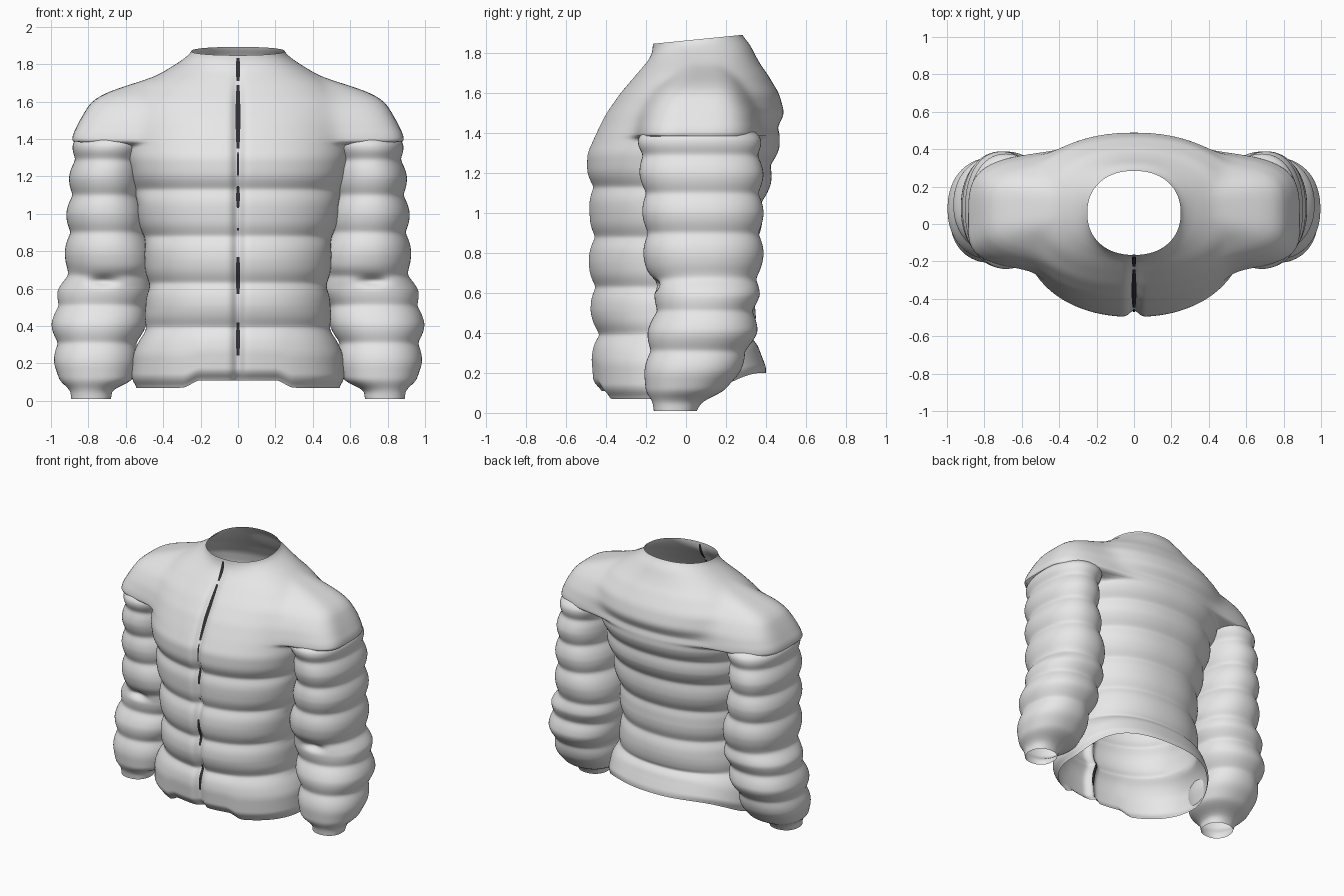
import bpy, bmesh, math

cube = bpy.data.objects.get("Cube")
if cube:
    bpy.data.objects.remove(cube, do_unlink=True)


def material(name, value):
    mat = bpy.data.materials.new(name)
    mat.use_nodes = True
    colour = (value, value, value, 1)
    mat.diffuse_color = colour
    mat.node_tree.nodes["Principled BSDF"].inputs["Base Color"].default_value = colour
    return mat


FABRIC = material("light grey fabric", 0.8)
ZIP = material("dark zip", 0.03)
POWER = 2.2

# Sections: height, x min, x max, y front, y back
TORSO = [(z, -w, w, f, b) for z, w, f, b in (
    (.07, .54, -.42, .40), (.12, .57, -.465, .40), (.25, .56, -.475, .37),
    (.40, .51, -.465, .35), (.50, .495, -.48, .35), (.75, .50, -.49, .35),
    (1.0, .54, -.485, .39), (1.2, .58, -.50, .44), (1.3, .60, -.495, .465),
    (1.4, .61, -.45, .48), (1.5, .61, -.40, .495), (1.6, .60, -.33, .465),
    (1.7, .50, -.245, .405), (1.74, .43, -.21, .375), (1.78, .36, -.185, .345),
    (1.82, .29, -.17, .32), (1.86, .245, -.165, .28))]
SHOULDER = [(z, -w, w, f, b) for z, w, f, b in (
    (1.3, .89, -.255, .39), (1.42, .885, -.25, .385), (1.5, .845, -.23, .365),
    (1.56, .81, -.20, .335), (1.6, .78, -.17, .31), (1.64, .72, -.13, .28),
    (1.67, .64, -.09, .26), (1.7, .54, -.06, .23), (1.73, .43, -.02, .2),
    (1.76, .3, .02, .15), (1.8, .1, .04, .1))]
SLEEVE = [
    (.01, .68, .89, -.16, .05), (.065, .67, .90, -.17, .09), (.10, .57, .95, -.20, .18),
    (.20, .535, .985, -.21, .27), (.30, .52, .99, -.205, .32), (.40, .49, 1.0, -.195, .36),
    (.52, .465, .985, -.17, .36), (.60, .45, .965, -.16, .375), (.70, .44, .925, -.205, .38),
    (.80, .455, .927, -.215, .39), (1.0, .49, .92, -.22, .39), (1.2, .51, .905, -.235, .39),
    (1.35, .48, .893, -.25, .385), (1.39, .47, .88, -.235, .37), (1.46, .47, .79, -.13, .27)]
FRONT_SEAMS = (.39, .63, .88, 1.13)
BACK_SEAMS = (.36, .60, .83, 1.05, 1.24, 1.43)
SLEEVE_SEAMS = (.31, .51, .67, .90, 1.10, 1.29)


def smooth(t):
    t = min(1, max(0, t))
    return t * t * (3 - 2 * t)


def section(rows, z):
    """Section at height z, averaged a little so the loft runs smoothly."""
    def linear(h):
        h = min(max(h, rows[0][0]), rows[-1][0])
        for a, b in zip(rows, rows[1:]):
            if h <= b[0]:
                t = (h - a[0]) / (b[0] - a[0])
                return [p + (q - p) * t for p, q in zip(a[1:], b[1:])]
    samples = [linear(z + d) for d in (-.02, -.01, 0, .01, .02)]
    x0, x1, y0, y1 = (sum(c) / len(c) for c in zip(*samples))
    return (x0 + x1) / 2, (y0 + y1) / 2, (x1 - x0) / 2, (y1 - y0) / 2


def seam(z, seams, depth):
    return depth * max(math.exp(-(abs(z - s) / .05) ** 1.5) for s in seams)


def inside(rows, p, limit):
    if not rows[0][0] < p.z < rows[-1][0]:
        return False
    cx, cy, rx, ry = section(rows, p.z)
    return (abs(p.x - cx) / rx) ** POWER + (abs(p.y - cy) / ry) ** POWER < limit


def radius(c, s, rx, ry, power):
    return (abs(c / rx) ** power + abs(s / ry) ** power) ** (-1 / power)


def torso_point(z, angle):
    c, s = math.cos(angle), math.sin(angle)
    _, cy, rx, ry = section(TORSO, z)
    back = smooth(.5 + s)
    inset = (1 - back) * seam(z, FRONT_SEAMS, .028) + back * seam(z, BACK_SEAMS, .025)
    r = radius(c, s, rx - inset, ry - inset, POWER)
    # Body widens into the shoulders above the armholes
    flare = smooth((z - 1.31) / .08)
    if flare > 0:
        _, sy, sx, depth = section(SHOULDER, z)
        reach = sy + depth - cy if s > 0 else cy - sy + depth
        wide = flare * radius(c, s, sx, max(reach, .03), 4)
        r = (r ** 14 + wide ** 14) ** (1 / 14)
    x, y = r * c, cy + r * s
    # Zip furrow down the front
    if y < 0:
        y += .035 * math.exp(-(x / .03) ** 2) * smooth((1.85 - z) / .3)
    # Hem lifts at the back and at the front middle, collar dips in front
    low = max(0, 1 - (z - .07) / .33)
    lift = .13 * smooth(y / .38) if y > 0 else .04 * smooth((.3 - abs(x)) / .1)
    high = smooth((z - 1.72) / .14)
    return x, y, z + low * lift + high * (.005 + .1 * (y - .06))


def sleeve_point(z, angle):
    cx, cy, rx, ry = section(SLEEVE, z)
    c, s = math.cos(angle), math.sin(angle)
    inset = seam(z, SLEEVE_SEAMS, .026)
    r = radius(c, s, rx - inset, ry - inset, POWER)
    x, y = cx + r * c, cy + r * s
    # Elbow fold
    if y < 0:
        y += .04 * math.exp(-((x - .72) / .07) ** 2 - ((z - .64) / .025) ** 2)
    return x, y, z


def loft(name, point, bottom, top, rings, sides, remove, mirror=False):
    bm = bmesh.new()
    grid = []
    for i in range(rings + 1):
        z = bottom + (top - bottom) * i / rings
        grid.append([bm.verts.new(point(z, -math.pi / 2 + math.tau * j / sides))
                     for j in range(sides)])
    for a, b in zip(grid, grid[1:]):
        for j in range(sides):
            k = (j + 1) % sides
            bm.faces.new((a[j], a[k], b[k], b[j]))
    # Open the armhole
    bmesh.ops.delete(bm, geom=[v for v in bm.verts if remove(v.co)], context='VERTS')
    if mirror:
        for v in bm.verts:
            v.co.x = -v.co.x
        bmesh.ops.reverse_faces(bm, faces=bm.faces[:])
    return finish(name, bm, FABRIC)


def finish(name, bm, mat):
    mesh = bpy.data.meshes.new(name)
    bm.to_mesh(mesh)
    bm.free()
    mesh.materials.append(mat)
    for poly in mesh.polygons:
        poly.use_smooth = True
    obj = bpy.data.objects.new(name, mesh)
    bpy.context.scene.collection.objects.link(obj)
    return obj


def in_sleeve(p):
    q = p.copy()
    q.x = abs(q.x)
    return 1.15 < q.z < 1.38 and inside(SLEEVE, q, .65)


def in_torso(p):
    return p.z > 1.15 and inside(TORSO, p, .72)


# Quilted body with shoulders, and sleeves
loft("jacket_body", torso_point, .07, 1.865, 180, 200, in_sleeve)
loft("left_sleeve", sleeve_point, .01, 1.44, 120, 80, in_torso)
loft("right_sleeve", sleeve_point, .01, 1.44, 120, 80, in_torso, True)

# Exposed zip lengths, thin strips on the outside and inside of the furrow
for name, offset in (("front_zip", -.008), ("zip_lining", .004)):
    bm = bmesh.new()
    for low, high, width in ((.22, .42, .011), (.57, .77, .012), (.91, .925, .006),
                             (1.03, 1.15, .01), (1.2, 1.33, .006),
                             (1.35, 1.69, .013), (1.71, 1.85, .012)):
        previous = None
        for i in range(13):
            t = i / 12
            x, y, z = torso_point(low + (high - low) * t, -math.pi / 2)
            half = width * (.6 + .4 * math.sin(math.pi * t))
            pair = [bm.verts.new((s * half, y + offset, z)) for s in (-1, 1)]
            if previous:
                bm.faces.new((previous[0], previous[1], pair[1], pair[0]))
            previous = pair
    finish(name, bm, ZIP)
